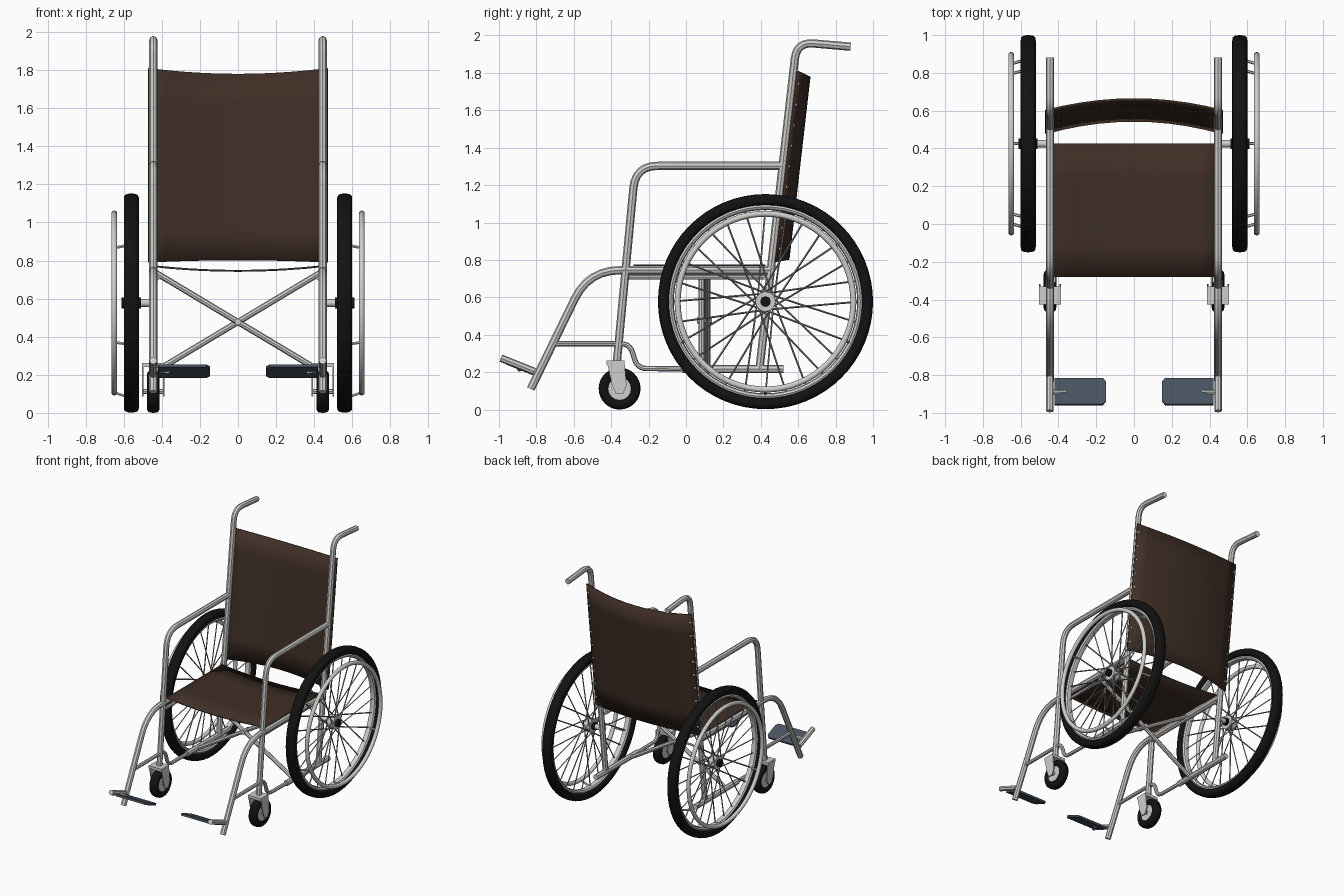
import bpy, bmesh, math
from math import sin, cos, pi, radians
from mathutils import Vector

cube = bpy.data.objects.get("Cube")
if cube:
    bpy.data.objects.remove(cube, do_unlink=True)


def material(name, rgb, rough=0.5):
    m = bpy.data.materials.new(name)
    m.use_nodes = True
    m.diffuse_color = (*rgb, 1)
    bsdf = next(n for n in m.node_tree.nodes if n.type == 'BSDF_PRINCIPLED')
    bsdf.inputs["Base Color"].default_value = (*rgb, 1)
    bsdf.inputs["Roughness"].default_value = rough
    return m


SILVER = material("silver paint", (0.62, 0.62, 0.61))
STEEL = material("spoke steel", (0.32, 0.32, 0.32))
RUBBER = material("black rubber", (0.006, 0.006, 0.006))
BROWN = material("brown fabric", (0.05, 0.028, 0.019), 0.8)
SLATE = material("slate plastic", (0.065, 0.085, 0.12))


def finish(name, mesh, mat, angle=40):
    mesh.materials.clear()
    mesh.materials.append(mat)
    ob = bpy.data.objects.new(name, mesh)
    bpy.context.collection.objects.link(ob)
    bpy.ops.object.select_all(action='DESELECT')
    ob.select_set(True)
    bpy.context.view_layer.objects.active = ob
    bpy.ops.object.shade_smooth_by_angle(angle=radians(angle))
    return ob


def from_bmesh(name, bm, mat, angle=40):
    bmesh.ops.recalc_face_normals(bm, faces=bm.faces)
    me = bpy.data.meshes.new(name)
    bm.to_mesh(me)
    bm.free()
    return finish(name, me, mat, angle)


def rounded(points, r):
    """Replace the inner corners of a path with smooth bends."""
    pts = [Vector(p) for p in points]
    out = [pts[0]]
    for a, b, c in zip(pts, pts[1:], pts[2:]):
        p = b + (a - b).normalized() * min(r, (a - b).length * 0.49)
        q = b + (c - b).normalized() * min(r, (c - b).length * 0.49)
        out += [p * (1 - t) ** 2 + b * 2 * t * (1 - t) + q * t * t
                for t in (i / 6 for i in range(7))]
    return out + [pts[-1]]


def tubes(name, paths, radius, mat, bend=0.08, res=2):
    cu = bpy.data.curves.new(name, 'CURVE')
    cu.dimensions = '3D'
    cu.bevel_depth, cu.bevel_resolution, cu.use_fill_caps = radius, res, True
    for path in paths:
        pts = rounded(path, bend)
        sp = cu.splines.new('POLY')
        sp.points.add(len(pts) - 1)
        for p, co in zip(sp.points, pts):
            p.co = (*co, 1)
    tmp = bpy.data.objects.new(name + "_path", cu)
    bpy.context.collection.objects.link(tmp)
    bpy.context.view_layer.update()
    me = bpy.data.meshes.new_from_object(tmp.evaluated_get(bpy.context.evaluated_depsgraph_get()))
    bpy.data.objects.remove(tmp, do_unlink=True)
    return finish(name, me, mat)


def side_path(x, yz):
    return [(x, y, z) for y, z in yz]


def lathe(name, profile, center, mat, steps=64):
    """Spin a closed (radius, x) profile about the x axis."""
    bm = bmesh.new()
    rings = [[bm.verts.new((center[0] + x, center[1] + r * cos(a), center[2] + r * sin(a)))
              for r, x in profile] for a in (2 * pi * i / steps for i in range(steps))]
    n = len(profile)
    for i in range(steps):
        p, q = rings[i], rings[(i + 1) % steps]
        for j in range(n):
            bm.faces.new((p[j], p[(j + 1) % n], q[(j + 1) % n], q[j]))
    return from_bmesh(name, bm, mat)


def oval(r, half_r, half_x, n=12, power=1.0):
    def f(v):
        return math.copysign(abs(v) ** power, v)
    return [(r + half_r * f(cos(2 * pi * i / n)), half_x * f(sin(2 * pi * i / n)))
            for i in range(n)]


def slab(name, outline, offset, mat):
    """Extrude a flat outline by an offset vector."""
    bm = bmesh.new()
    face = bm.faces.new([bm.verts.new(p) for p in outline])
    new = bmesh.ops.extrude_face_region(bm, geom=[face])["geom"]
    bmesh.ops.translate(bm, vec=offset, verts=[v for v in new if isinstance(v, bmesh.types.BMVert)])
    return from_bmesh(name, bm, mat)


def sheet(name, fn, nu, nv, thickness, mat):
    """Fabric panel from a function of u in -1..1 and v in 0..1."""
    bm = bmesh.new()
    g = [[bm.verts.new(fn(2 * i / nu - 1, j / nv)) for j in range(nv + 1)] for i in range(nu + 1)]
    for i in range(nu):
        for j in range(nv):
            bm.faces.new((g[i][j], g[i + 1][j], g[i + 1][j + 1], g[i][j + 1]))
    ob = from_bmesh(name, bm, mat)
    mod = ob.modifiers.new("thickness", 'SOLIDIFY')
    mod.thickness, mod.offset = thickness, 0
    return ob


def post_y(z):
    return 0.575 + (z - 1.8) * 0.115


TUBE, AXLE_Y, AXLE_Z = 0.022, 0.425, 0.577
for side, s in (("left", 1), ("right", -1)):
    X = 0.445 * s

    # Frame tubes
    tubes(side + "_back_post", [side_path(X, [(post_y(0.22), 0.22), (0.592, 1.965), (0.88, 1.94)])],
          TUBE, SILVER, 0.09)
    tubes(side + "_armrest", [side_path(X, [(post_y(1.303), 1.303), (-0.27, 1.303), (-0.37, 0.25)])],
          TUBE, SILVER, 0.12)
    tubes(side + "_seat_rail", [side_path(X, [(post_y(0.745), 0.745), (-0.52, 0.745), (-0.83, 0.11)])],
          TUBE, SILVER, 0.17)
    tubes(side + "_lower_rail", [side_path(X, [(-0.02, 0.217), (0.52, 0.217)])], TUBE, SILVER)
    tubes(side + "_front_brace", [side_path(X, [(-0.71, 0.352), (-0.3, 0.352), (-0.26, 0.22), (0, 0.217)])],
          0.014, SILVER, 0.05)
    tubes(side + "_under_seat_bar", [side_path(0.425 * s, [(-0.31, 0.708), (0.42, 0.708)])], 0.013, SILVER)
    tubes(side + "_cross_brace", [[(-0.43 * s, 0.1 + 0.016 * s, 0.22), (0.43 * s, 0.1 + 0.016 * s, 0.735)]],
          0.016, SILVER)

    # Large wheel
    c = (0.56 * s, AXLE_Y, AXLE_Z)
    lathe(side + "_tyre", oval(0.545, 0.03, 0.04, 16, 0.7), c, RUBBER)
    lathe(side + "_wheel_rim", oval(0.507, 0.017, 0.026, 8), c, SILVER)
    lathe(side + "_push_rim", oval(0.47, 0.016, 0.016, 10), (0.65 * s, *c[1:]), SILVER)
    tubes(side + "_push_rim_studs",
          [[(0.56 * s, AXLE_Y + 0.5 * cos(a), AXLE_Z + 0.5 * sin(a)),
            (0.65 * s, AXLE_Y + 0.47 * cos(a), AXLE_Z + 0.47 * sin(a))]
           for a in map(radians, (38, 142, 206, 270, 334))], 0.008, SILVER, res=1)
    spokes = []
    for i in range(28):
        a = 2 * pi * i / 28
        h = a + radians(70) * (1 if i % 2 else -1)
        hx = c[0] + (0.022 if i % 4 < 2 else -0.022)
        spokes.append([(hx, AXLE_Y + 0.045 * cos(h), AXLE_Z + 0.045 * sin(h)),
                       (c[0], AXLE_Y + 0.5 * cos(a), AXLE_Z + 0.5 * sin(a))])
    tubes(side + "_spokes", spokes, 0.005, STEEL, res=0)

    def along_axle(part, x0, x1, r, mat):
        tubes(side + part, [[(x0 * s, AXLE_Y, AXLE_Z), (x1 * s, AXLE_Y, AXLE_Z)]], r, mat, res=4)
    along_axle("_hub", 0.532, 0.588, 0.054, SILVER)
    along_axle("_hub_cap", 0.51, 0.612, 0.028, RUBBER)
    along_axle("_axle", 0.43, 0.52, 0.02, SILVER)

    # Caster
    k = (X, -0.355, 0.112)
    lathe(side + "_caster_tyre", oval(0.085, 0.027, 0.034, 12, 0.75), k, RUBBER, 32)
    tubes(side + "_caster_hub", [[(X - 0.026, *k[1:]), (X + 0.026, *k[1:])]], 0.062, SILVER, res=6)
    tubes(side + "_caster_axle", [[(X - 0.058, *k[1:]), (X + 0.058, *k[1:])]], 0.014, SILVER)
    fork = [(-0.425, 0.262), (-0.33, 0.262), (-0.318, 0.13), (-0.335, 0.085), (-0.375, 0.085), (-0.395, 0.13)]
    for part, x in (("_fork_outer", 0.05), ("_fork_inner", -0.058)):
        slab(side + part, side_path(X + x, fork), (0.008, 0, 0), SILVER)
    slab(side + "_fork_crown", [(X - 0.058, y, 0.24) for y in (-0.425, -0.33)]
         + [(X + 0.058, y, 0.24) for y in (-0.33, -0.425)], (0, 0, 0.022), SILVER)

    # Footrest
    tubes(side + "_footrest_clamp", [side_path(X, [(-0.99, 0.275), (-0.81, 0.203)])], 0.02, SILVER)
    tubes(side + "_footrest_hinge", [[(X, -0.89, 0.232), (0.36 * s, -0.89, 0.215)]], 0.013, SILVER)
    plate = [(0.42, 0), (0.165, 0), (0.147, 0.15), (0.147, 0.85), (0.165, 1), (0.42, 1)]
    slab(side + "_footplate", [(x * s, -0.96 + 0.14 * t, 0.24 - 0.056 * t) for x, t in plate],
         (0, 0.006, 0.014), SLATE)

    # Rivets fixing the fabric to the post
    bm = bmesh.new()
    for i in range(9):
        z = 0.86 + 0.11 * i
        r = bmesh.ops.create_uvsphere(bm, u_segments=8, v_segments=6, radius=0.009)
        bmesh.ops.translate(bm, verts=r["verts"], vec=(0.455 * s, post_y(z) + 0.031, z))
    from_bmesh(side + "_rivets", bm, SILVER)

# Pin where the braces cross
tubes("brace_pin", [[(0, 0.06, 0.478), (0, 0.14, 0.478)]], 0.018, SILVER)


# Fabric seat and backrest
def seat_shape(u, v):
    return 0.44 * u, -0.28 + 0.705 * v, 0.77 - 0.024 * (1 - u * u)


def back_shape(u, v):
    bow = 1 - u * u
    z = 0.79 + 1.02 * v - bow * (0.03 * v - 0.012 * (1 - v))
    return 0.47 * u, post_y(z) + 0.022 + 0.065 * bow, z


sheet("seat", seat_shape, 10, 4, 0.01, BROWN)
sheet("backrest", back_shape, 10, 6, 0.012, BROWN)
